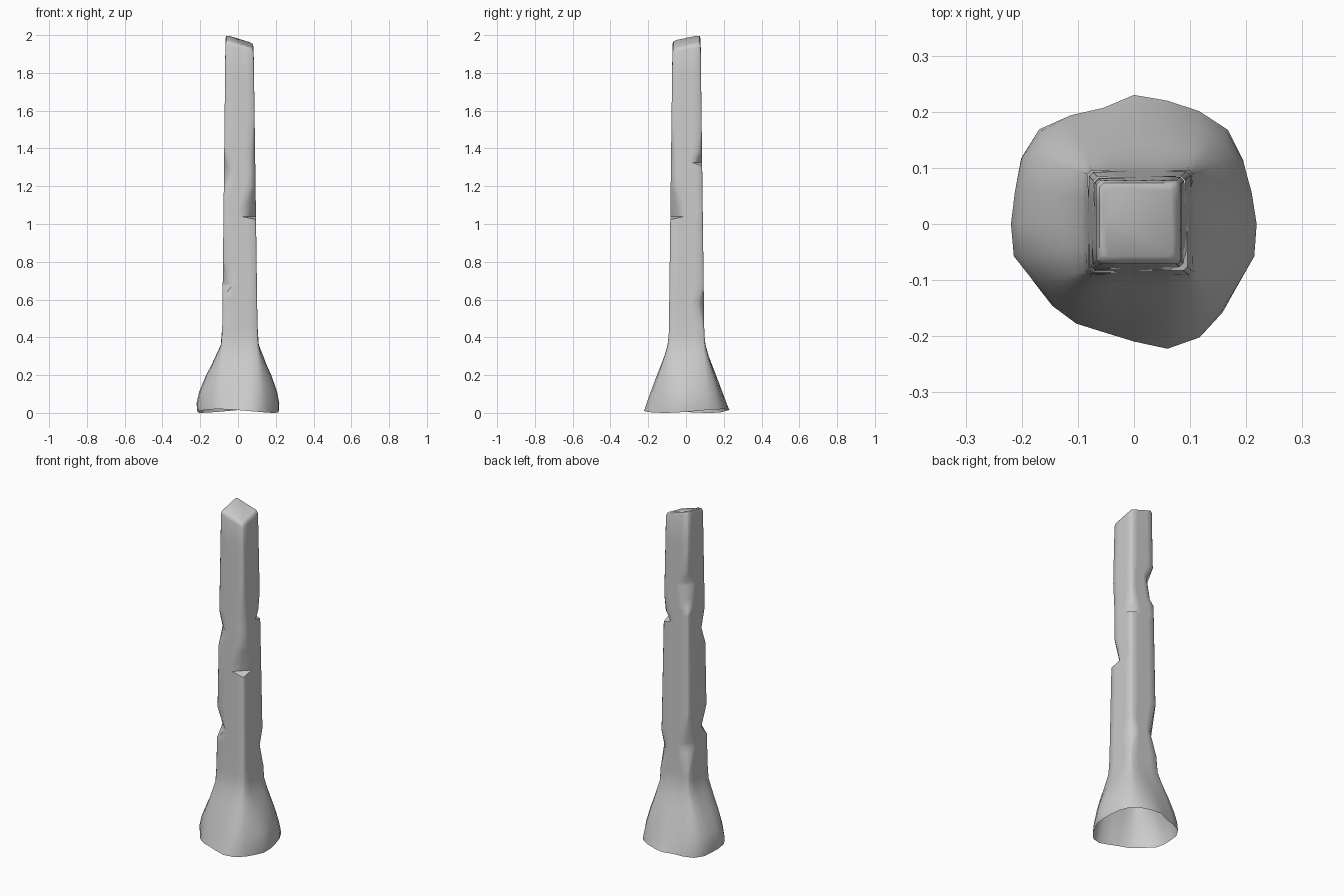
import bpy, bmesh, math
from mathutils import Vector

if "Cube" in bpy.data.objects:
    bpy.data.objects.remove(bpy.data.objects["Cube"])

N = 24  # points per ring: 3 per corner + 3 along each side

# corner chips as (height, depth), corners: back right, back left, front left, front right
CHIPS = [
    [(.44, 0), (.57, .02), (.66, 0), (1.31, 0), (1.325, .03), (1.37, .012), (1.47, 0)],
    [(.46, 0), (.6, .03), (.78, 0), (1.4, 0), (1.43, .018), (1.57, .034), (1.64, 0)],
    [(.62, 0), (.685, .036), (.8, 0), (1.17, 0), (1.27, .024), (1.38, 0)],
    [(1.025, 0), (1.04, .048), (1.1, .036), (1.2, .014), (1.36, .012), (1.55, 0)],
]
# outline of the flared foot
FOOT = [(.22, -.01), (.21, .06), (.19, .14), (.16, .18), (.09, .215), (0, .23), (-.06, .205),
        (-.1, .2), (-.17, .17), (-.2, .14), (-.21, .08), (-.22, .01), (-.215, -.06),
        (-.14, -.155), (-.1, -.18), (-.03, -.2), (.05, -.225), (.11, -.21), (.155, -.165), (.215, -.06)]
# flare amount by height: left/right sides bulge, front/back are straight
FLARE_X = [(.01, .97), (.05, 1), (.11, .9), (.2, .62), (.25, .42), (.36, .05), (.46, 0)]
FLARE_Y = [(.01, 1), (.33, .08), (.4, 0)]


def lerp_table(table, z):
    if z <= table[0][0]:
        return table[0][1]
    for (a, va), (b, vb) in zip(table, table[1:]):
        if z <= b:
            return va + (vb - va) * (z - a) / (b - a)
    return table[-1][1]


def foot_point(angle):
    # intersect a ray with the foot outline
    d = Vector((math.cos(angle), math.sin(angle)))
    for i, p in enumerate(FOOT):
        p, q = Vector(p), Vector(FOOT[(i + 1) % len(FOOT)])
        e = q - p
        den = d.x * e.y - d.y * e.x
        if abs(den) < 1e-9:
            continue
        r = (p.x * e.y - p.y * e.x) / den
        s = (p.x * d.y - p.y * d.x) / den
        if r > 0 and -1e-5 <= s <= 1 + 1e-5:
            return d * r
    return d * .22


def post_ring(z, inset=0):
    # tapering square with chipped corners
    h = .099 - .0125 * z - inset
    c = Vector((.0105 - .0013 * z, .003))
    signs = [(1, 1), (-1, 1), (-1, -1), (1, -1)]
    ends = []
    for i, (sx, sy) in enumerate(signs):
        leg = .007 + 1.414 * lerp_table(CHIPS[i], z)
        a = c + Vector((sx * h, sy * (h - leg)))
        b = c + Vector((sx * (h - leg), sy * h))
        ends.append((a, b) if i % 2 == 0 else (b, a))
    pts = []
    for i, (a, b) in enumerate(ends):
        nxt = ends[(i + 1) % 4][0]
        pts += [a, (a + b) / 2] + [b.lerp(nxt, k / 4) for k in range(4)]
    return pts


bm = bmesh.new()
rings = []

# foot flowing into post, then the post with its chips
levels = {.01, .05, .11, .16, .2, .25, .3, .36, .41}
levels |= {z for t in CHIPS for z, d in t} | {1.8}
for z in sorted(levels):
    ring = []
    for k, p in enumerate(post_ring(z)):
        ang = math.radians(45 + (k - 1) * 15)
        w = math.cos(ang) ** 2
        t = w * lerp_table(FLARE_X, z) + (1 - w) * lerp_table(FLARE_Y, z)
        q = p.lerp(foot_point(ang), t)
        zz = .01 + .01 * math.sin(2 * ang - .5) if z == .01 else z
        ring.append(bm.verts.new((q.x, q.y, max(zz, 0))))
    rings.append(ring)

# slanted top with a narrow bevel
for inset, drop in ((0, .022), (.005, .005), (.014, 0)):
    rings.append([bm.verts.new((p.x, p.y, 1.966 - .31 * (p.x - .0075) + .21 * p.y - drop))
                  for p in post_ring(1.95, inset)])

for a, b in zip(rings, rings[1:]):
    for k in range(N):
        j = (k + 1) % N
        bm.faces.new((a[k], a[j], b[j], b[k]))
bm.faces.new(rings[-1])

me = bpy.data.meshes.new("weathered_post")
bm.to_mesh(me)
bm.free()
post = bpy.data.objects.new("weathered_post", me)
bpy.context.collection.objects.link(post)
bpy.context.view_layer.objects.active = post
post.select_set(True)
bpy.ops.object.shade_smooth_by_angle(angle=math.radians(50))
